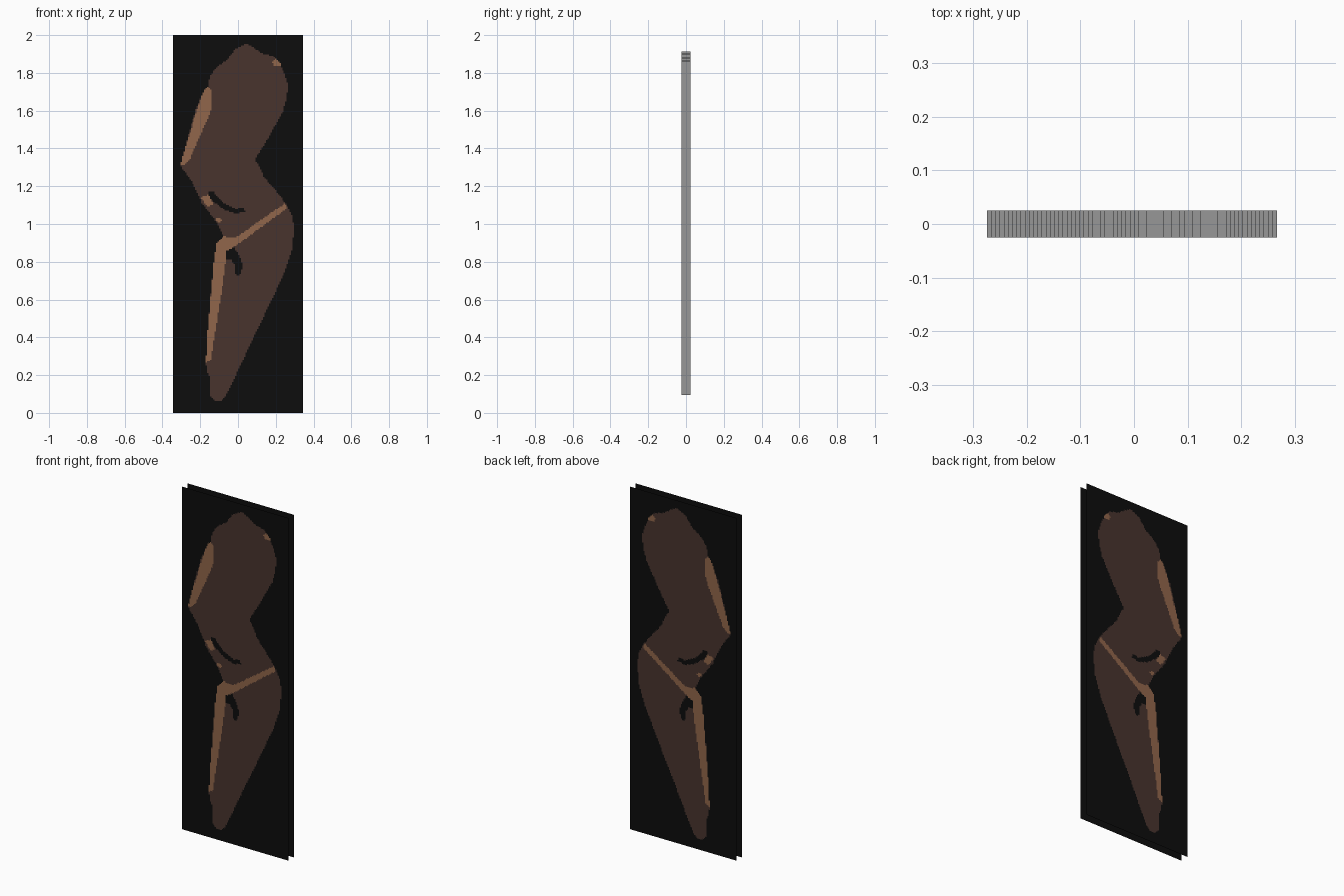
import bpy
import bmesh
from mathutils import Vector
from mathutils.geometry import intersect_point_line

if "Cube" in bpy.data.objects:
    bpy.data.objects.remove(bpy.data.objects["Cube"])

PX = 2 / 256          # size of one sprite pixel
COLS, ROWS = 88, 256
HALF = 0.025          # half the gap between the two cards
BORDER = 0.032        # painted border outside the inner walls

BODY = [(.04, 1.955), (.09, 1.93), (.125, 1.905), (.18, 1.89), (.22, 1.855), (.245, 1.80),
        (.265, 1.74), (.26, 1.67), (.24, 1.60), (.165, 1.465), (.09, 1.34), (.12, 1.295),
        (.14, 1.245), (.205, 1.17), (.26, 1.10), (.29, 1.04), (.297, .97), (.285, .86),
        (.255, .765), (.165, .57), (.035, .30), (-.055, .105), (-.085, .063), (-.12, .058),
        (-.145, .09), (-.15, .13), (-.145, .185), (-.165, .22), (-.17, .27), (-.16, .44),
        (-.145, .625), (-.13, .785), (-.115, .90), (-.075, .935), (-.115, 1.01), (-.19, 1.11),
        (-.24, 1.215), (-.305, 1.31), (-.27, 1.445), (-.225, 1.60), (-.18, 1.705),
        (-.16, 1.73), (-.15, 1.78), (-.115, 1.83), (-.06, 1.865), (-.015, 1.925)]

TAN = [
    # upper arm strip
    [(-.31, 1.31), (-.18, 1.72), (-.155, 1.725), (-.137, 1.695), (-.137, 1.63), (-.155, 1.57),
     (-.255, 1.345), (-.28, 1.315)],
    # wrist patch
    [(-.195, 1.14), (-.155, 1.158), (-.132, 1.105), (-.16, 1.09)],
    [(-.12, 1.03), (-.095, 1.035), (-.085, 1.015), (-.11, 1.005)],
    # shoulder spot
    [(.18, 1.855), (.2, 1.872), (.225, 1.87), (.237, 1.845), (.215, 1.832), (.19, 1.84)],
    # belt
    [(-.08, .93), (-.01, .93), (.25, 1.11), (.262, 1.085), (-.035, .868), (-.06, .855)],
    # front leg strip
    [(-.12, .90), (-.075, .935), (-.01, .925), (-.06, .86), (-.07, .75), (-.145, .28),
     (-.175, .265)],
]
BLACK = [
    # upper crescent
    [(-.16, 1.17), (-.135, 1.175), (-.075, 1.11), (-.015, 1.08), (.03, 1.087), (.036, 1.065),
     (-.01, 1.053), (-.07, 1.075), (-.125, 1.115), (-.15, 1.14)],
    # lower crescent
    [(-.06, .875), (-.022, .88), (.008, .83), (.025, .78), (.015, .735), (-.005, .725),
     (-.018, .75), (-.015, .78), (-.035, .81), (-.065, .81)],
]


def inside(poly, x, z):
    hit = False
    for (ax, az), (bx, bz) in zip(poly, poly[1:] + poly[:1]):
        if (az > z) != (bz > z) and x < ax + (z - az) * (bx - ax) / (bz - az):
            hit = not hit
    return hit


def edge_distance(poly, x, z):
    best = 9.0
    for (ax, az), (bx, bz) in zip(poly, poly[1:] + poly[:1]):
        dx, dz = bx - ax, bz - az
        t = max(0, min(1, ((x - ax) * dx + (z - az) * dz) / (dx * dx + dz * dz)))
        best = min(best, ((ax + t * dx - x) ** 2 + (az + t * dz - z) ** 2) ** .5)
    return best


def material(name, rgb):
    m = bpy.data.materials.new(name)
    m.diffuse_color = (*rgb, 1)
    m.use_nodes = True
    m.node_tree.nodes["Principled BSDF"].inputs["Base Color"].default_value = m.diffuse_color
    return m


mats = [material("black", (.004, .004, .004)), material("dark_brown", (.065, .034, .027)),
        material("tan", (.283, .133, .069))]
gray = material("gray", (.31, .31, .31))


def finish(name, bm, materials):
    me = bpy.data.meshes.new(name)
    bm.to_mesh(me)
    bm.free()
    for m in materials:
        me.materials.append(m)
    bpy.context.collection.objects.link(bpy.data.objects.new(name, me))


def quad(bm, pts, index=0):
    bm.faces.new([bm.verts.new(p) for p in pts]).material_index = index


# Colour index and wall mask for each pixel
colour, core = [], set()
for r in range(ROWS):
    line = []
    for c in range(COLS):
        x, z = (c + .5 - COLS / 2) * PX, (r + .5) * PX
        k = 0
        if inside(BODY, x, z):
            k = 1
            if edge_distance(BODY, x, z) > BORDER:
                core.add((c, r))
            if any(inside(p, x, z) for p in TAN):
                k = 2
            elif any(inside(p, x, z) for p in BLACK):
                k = 0
        line.append(k)
    colour.append(line)

# Front and back cards, each row cut into runs of one colour
for name, y in (("front_card", -HALF), ("back_card", HALF)):
    bm = bmesh.new()
    for r, line in enumerate(colour):
        start = 0
        for c in range(1, COLS + 1):
            if c == COLS or line[c] != line[start]:
                x0, x1 = (start - COLS / 2) * PX, (c - COLS / 2) * PX
                z0, z1 = r * PX, (r + 1) * PX
                pts = [(x0, y, z0), (x1, y, z0), (x1, y, z1), (x0, y, z1)]
                quad(bm, pts if y < 0 else pts[::-1], line[start])
                start = c
    finish(name, bm, mats)

# Stepped walls between the cards, around the figure
bm = bmesh.new()
for c, r in sorted(core):
    x0, z0 = (c - COLS / 2) * PX, r * PX
    x1, z1 = x0 + PX, z0 + PX
    for dc, dr, a, b in ((1, 0, (x1, z0), (x1, z1)), (-1, 0, (x0, z1), (x0, z0)),
                         (0, 1, (x1, z1), (x0, z1)), (0, -1, (x0, z0), (x1, z0))):
        if (c + dc, r + dr) not in core:
            quad(bm, [(a[0], -HALF, a[1]), (a[0], HALF, a[1]),
                      (b[0], HALF, b[1]), (b[0], -HALF, b[1])][::1])
bmesh.ops.remove_doubles(bm, verts=bm.verts, dist=1e-5)
bmesh.ops.recalc_face_normals(bm, faces=bm.faces)
# Keep the walls facing outward
ref = max(bm.faces, key=lambda f: f.calc_center_median().z)
if ref.normal.z < 0:
    bmesh.ops.reverse_faces(bm, faces=bm.faces)
finish("inner_walls", bm, [gray])
